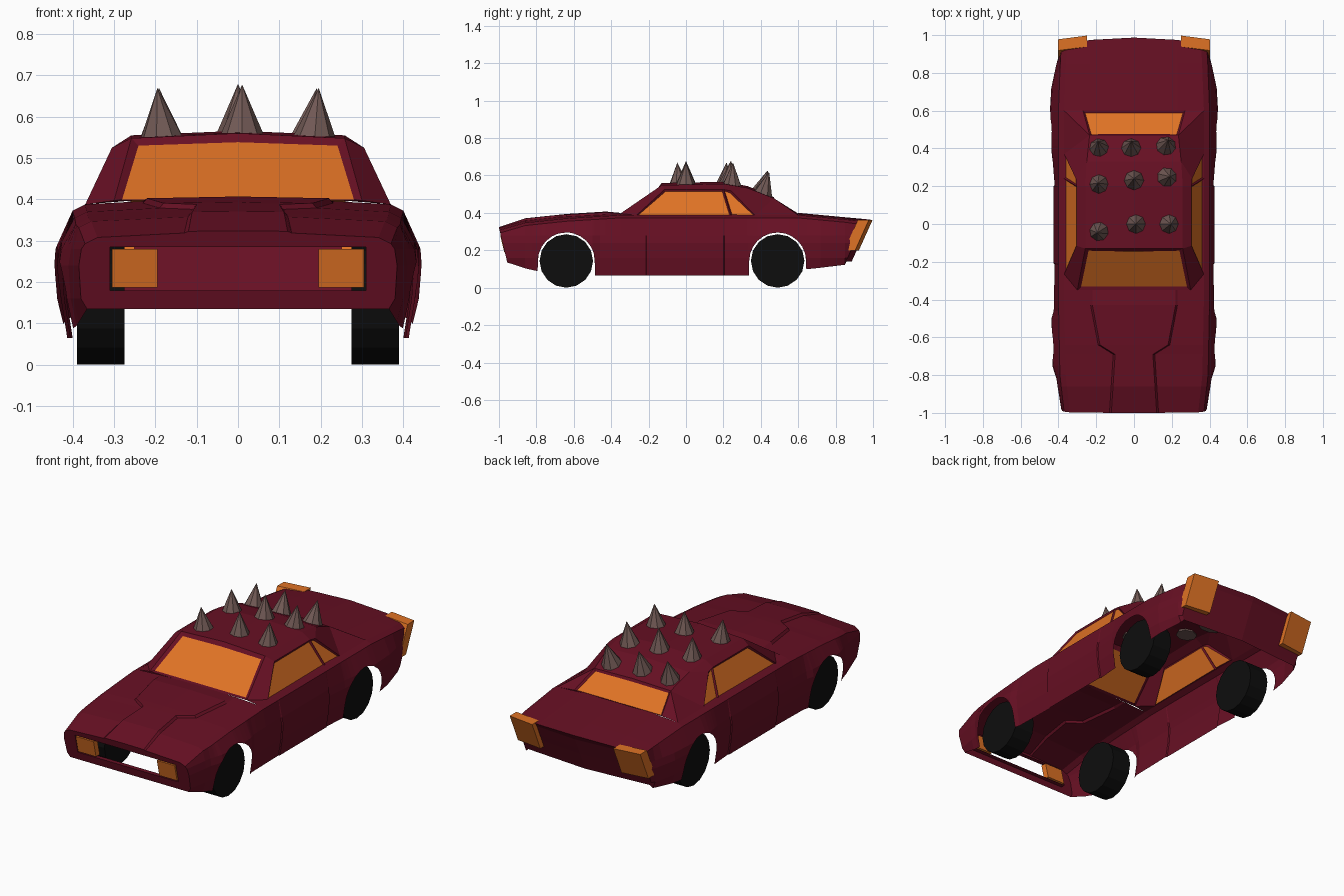
import bpy, bmesh, math
from mathutils import Vector, Matrix

if "Cube" in bpy.data.objects:
    bpy.data.objects.remove(bpy.data.objects["Cube"])

def material(name, col):
    m = bpy.data.materials.new(name)
    m.diffuse_color = (*col, 1)
    m.use_nodes = True
    m.node_tree.nodes["Principled BSDF"].inputs["Base Color"].default_value = m.diffuse_color
    return m

RED = material("dark red paint", (0.135, 0.005, 0.017))
ORANGE = material("orange glass", (0.74, 0.17, 0.018))
BLACK = material("black rubber", (0.004, 0.004, 0.004))
METAL = material("brown grey metal", (0.165, 0.1, 0.09))

def finish(bm, name, *mats):
    me = bpy.data.meshes.new(name)
    bm.to_mesh(me)
    bm.free()
    for m in mats:
        me.materials.append(m)
    ob = bpy.data.objects.new(name, me)
    bpy.context.collection.objects.link(ob)
    return ob

def face(bm, pts):
    """Add a face, skipping points that coincide."""
    keep = []
    for p in (Vector(q) for q in pts):
        if all((p - k).length > 0.0004 for k in keep):
            keep.append(p)
    if len(keep) > 2:
        return bm.faces.new([bm.verts.new(p) for p in keep])

def both(bm, pts):
    return [face(bm, pts), face(bm, [(-x, y, z) for x, y, z in reversed(pts)])]

def weld(bm):
    bmesh.ops.remove_doubles(bm, verts=bm.verts, dist=0.0004)
    bmesh.ops.recalc_face_normals(bm, faces=bm.faces)

def lerp(table, t):
    if t <= table[0][0]:
        return table[0][1]
    for (a, va), (b, vb) in zip(table, table[1:]):
        if t <= b:
            return va + (vb - va) * (t - a) / (b - a)
    return table[-1][1]

# Body outline tables: (y, value)
WIDTH = [(-1, .385), (-.82, .41), (-.75, .433), (-.62, .442), (-.5, .437), (-.46, .425), (-.215, .42),
         (-.21, .425), (.2, .425), (.205, .42), (.33, .43), (.45, .448), (.55, .448), (.72, .438),
         (.85, .41), (.985, .395)]
SHOULDER = [(-1, .37), (-.8, .392), (-.4, .40), (.6, .40), (.985, .385)]
TOP = [(-1, .308), (-.86, .347), (-.64, .37), (-.35, .388), (.6, .388), (.985, .352)]
BOTTOM = [(-1, .135), (-.8, .09), (-.7, .065), (.45, .065), (.63, .097), (.75, .11), (.985, .14)]
HOOD = [(-1, .12), (-.69, .10), (-.64, .18), (-.43, .22), (-.35, .22), (.6, .22), (.985, .22)]
RAISE = [(-1, .004), (-.86, .012), (-.42, .012), (-.35, 0)]
WHEELS, WZ, ARCH = (-.64, .49), .143, .152

def front_y(z):
    return -1 + (.32 - z) * .24

def rear_y(x, z):
    return .985 - (.36 - z) * .45 - .2 * x * x

def section(y):
    """Right half cross-section, sill to centre line, with wheel arches."""
    w, s, t, h = lerp(WIDTH, y), lerp(SHOULDER, y), lerp(TOP, y), lerp(HOOD, y)
    side = [(w - .02, lerp(BOTTOM, y)), (w - .005, .16), (w, .24), (w - .006, .28), (s, t - .015)]
    for c in WHEELS:
        if abs(y - c) <= ARCH + 1e-6:
            a = WZ + math.sqrt(max(0, ARCH ** 2 - (y - c) ** 2))
            cut = (lerp([(z, x) for x, z in side], a), a)
            side = [p if p[1] > a else cut for p in side]
    crown = lambda x: t + .012 * (1 - (x / .37) ** 2)
    r = lerp(RAISE, y)
    pts = side + [(s - .03, t), (h + .01, crown(h)), (h, crown(h) + r), (0, crown(0) + r)]
    if y == -1:
        return [(x, front_y(z), z) for x, z in pts]
    if y == .985:
        return [(x, rear_y(x, z), z) for x, z in pts]
    return [(x, y, z) for x, z in pts]

# Body shell: lofted stations, open under the cabin and at the floor
ys = {k for k, _ in WIDTH} | {-.86, -.69, -.64, -.43, -.35, .6, .8}
for c in WHEELS:
    ys |= {round(c + ARCH * math.cos(k * math.pi / 12), 4) for k in range(13)}
    ys |= {round(c + d * (ARCH + .001), 4) for d in (-1, 1)}
ys = sorted(ys)
rings = [section(y) for y in ys]
bm = bmesh.new()
for ya, a, b in zip(ys, rings, rings[1:]):
    for i in range(len(a) - 1):
        if i >= 5 and -.351 < ya < .599:
            continue
        both(bm, [a[i], a[i + 1], b[i + 1], b[i]])

# Nose with grille opening and a short inner rim
def grille(p, depth=0):
    x, z = min(p[0], .31), min(max(p[2], .18), .285)
    return (x, front_y(z) + depth, z)
nose = [(0, front_y(.135), .135)] + rings[0]
for p, q in zip(nose, nose[1:]):
    both(bm, [p, q, grille(q), grille(p)])
    both(bm, [grille(p), grille(q), grille(q, .025), grille(p, .025)])

# Tail panel, gently curved with a centre column
tail = rings[-1]
mid = [(0, rear_y(0, p[2]), p[2]) for p in tail[:5]]
for i in range(4):
    both(bm, [tail[i], tail[i + 1], mid[i + 1], mid[i]])
both(bm, tail[4:] + [mid[4]])
weld(bm)
finish(bm, "car_body", RED)

# Cabin: windscreen, side, pillar, roof and rear panels
bm = bmesh.new()
E = [(.258, -.13, .548), (.258, .2, .555), (.25, .33, .533), (.235, .47, .478), (.27, .6, .396)]
C = [(0, -.13, .56), (0, .2, .566), (0, .33, .543), (0, .47, .484)]
T = [(.305, -.115, .525), (.305, .2, .525), (.308, .24, .518)]
B = [(.37, -.265, .387), (.37, .24, .387), (.37, .37, .387)]
F, FK, RK = (.30, -.35, .397), (.37, -.35, .388), (.37, .6, .388)
flip = lambda p: (-p[0], p[1], p[2])
for i in range(3):
    both(bm, [E[i], E[i + 1], C[i + 1], C[i]])
for poly in ([E[0], E[1], T[1], T[0]], [E[1], E[2], T[2], T[1]], [E[2], E[3], T[2]],
             [T[2], E[3], B[2]], [E[3], RK, B[2]], [E[3], E[4], RK],
             [F, B[0], T[0], E[0]], [F, FK, B[0]]):
    both(bm, poly)
front_glass = face(bm, [F, E[0], C[0], flip(E[0]), flip(F)])
rear_glass = face(bm, [E[3], E[4], flip(E[4]), flip(E[3]), C[3]])
side_glass = both(bm, [B[0], B[1], T[1], T[0]]) + both(bm, [B[1], B[2], T[2], T[1]])
weld(bm)
for panes, t in (([front_glass], .026), ([rear_glass], .014), (side_glass, .01)):
    bmesh.ops.inset_individual(bm, faces=panes, thickness=t, depth=-.008)
    for f in panes:
        f.material_index = 1
finish(bm, "cabin", RED, ORANGE)

# Lamps: six-sided blocks following the nose and tail slopes
def lamp(name, x0, x1, z0, z1, y_in, y_out):
    for s, side in ((1, "right"), (-1, "left")):
        bm = bmesh.new()
        for x in (x0, x1):
            for z in (z0, z1):
                for fn in (y_in, y_out):
                    bm.verts.new((s * x, fn(x, z), z))
        bmesh.ops.convex_hull(bm, input=bm.verts)
        bmesh.ops.dissolve_limit(bm, angle_limit=.05, verts=bm.verts, edges=bm.edges)
        finish(bm, side + "_" + name, ORANGE)

lamp("headlight", .195, .305, .187, .28, lambda x, z: front_y(z) + .03, lambda x, z: front_y(z) - .003)
lamp("tail_light", .25, .402, .2, .362, lambda x, z: rear_y(x, z) - .035, lambda x, z: rear_y(x, z) + .024)

# Wheels
for c, end in zip(WHEELS, ("front", "rear")):
    for s, side in ((1, "right"), (-1, "left")):
        bm = bmesh.new()
        bmesh.ops.create_cone(bm, cap_ends=True, segments=16, radius1=WZ, radius2=WZ, depth=.115,
                              matrix=Matrix.Translation((s * .3325, c, WZ)) @ Matrix.Rotation(math.pi / 2, 4, 'Y'))
        finish(bm, f"{end}_{side}_wheel", BLACK)

# Roof spikes: (x, y, base z, lean in x, lean in y)
SPIKES = [(-.185, -.04, .542, -.08, -.05), (.01, 0, .55, 0, 0), (.185, 0, .542, .08, 0),
          (-.185, .21, .542, -.05, .05), (0, .23, .552, 0, .08), (.175, .245, .542, .12, .05),
          (-.185, .4, .497, -.05, .3), (-.015, .4, .505, 0, .3), (.17, .41, .497, .08, .28)]
for i, (x, y, z, lx, ly) in enumerate(SPIKES):
    up = Vector((lx, ly, 1)).normalized()
    rot = up.to_track_quat('Z', 'Y').to_matrix().to_4x4()
    bm = bmesh.new()
    bmesh.ops.create_cone(bm, cap_ends=True, segments=8, radius1=.056, radius2=0, depth=.13,
                          matrix=Matrix.Translation(Vector((x, y, z)) + up * .063) @ rot)
    finish(bm, f"roof_spike_{i + 1}", METAL)
